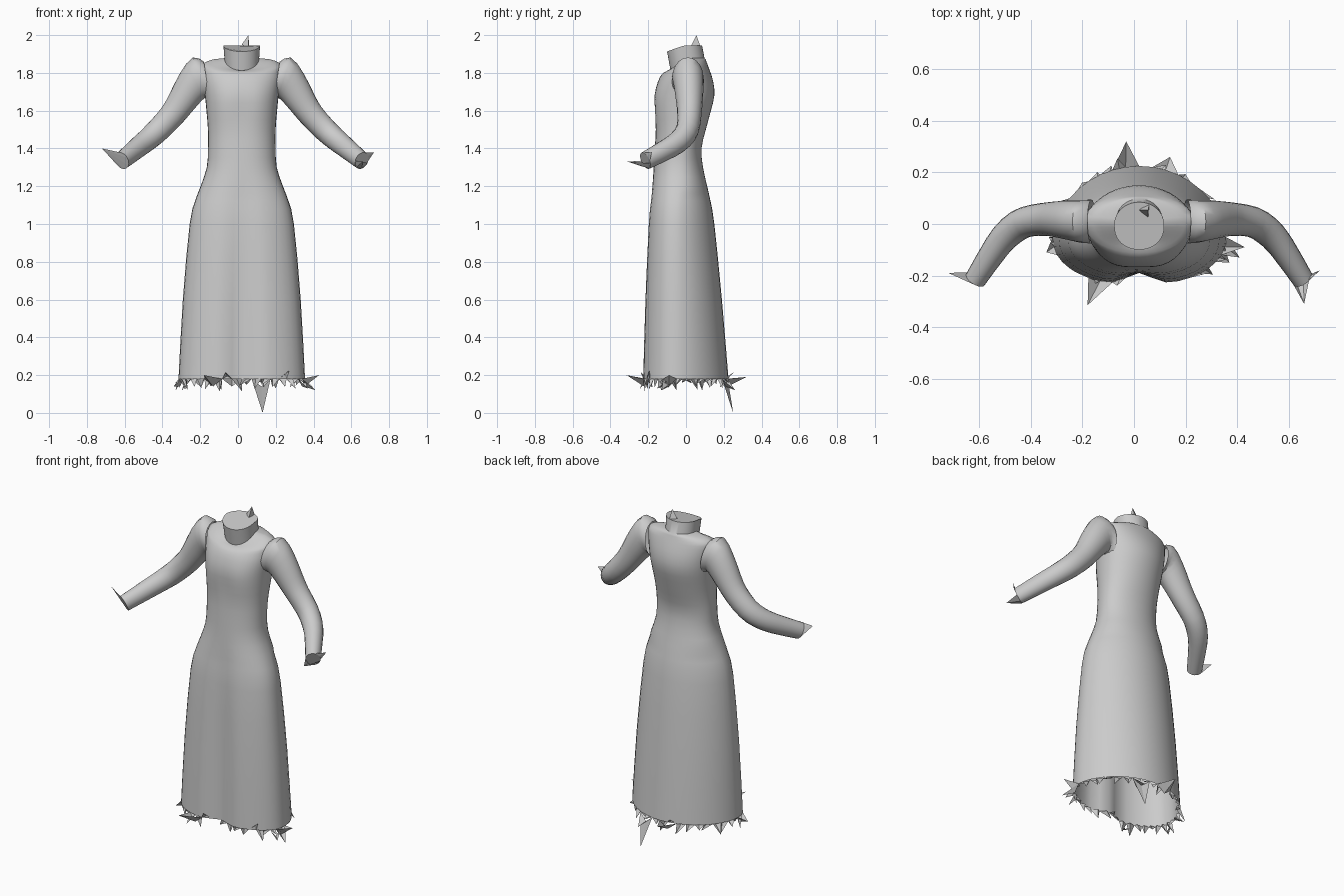
import bpy, bmesh, math, random
from mathutils import Vector

if "Cube" in bpy.data.objects:
    bpy.data.objects.remove(bpy.data.objects["Cube"])

random.seed(4)
CX = 0.02          # the garment's own centre line
SIDES = 40


def make_object(name, bm, smooth=True):
    me = bpy.data.meshes.new(name)
    bm.to_mesh(me)
    bm.free()
    ob = bpy.data.objects.new(name, me)
    bpy.context.collection.objects.link(ob)
    if smooth:
        bpy.ops.object.select_all(action='DESELECT')
        ob.select_set(True)
        bpy.context.view_layer.objects.active = ob
        bpy.ops.object.shade_smooth_by_angle(angle=math.radians(40))
    return ob


def loft(name, rings, cap_end=False):
    bm = bmesh.new()
    loops = [[bm.verts.new(p) for p in r] for r in rings]
    for a, b in zip(loops, loops[1:]):
        n = len(a)
        for i in range(n):
            j = (i + 1) % n
            bm.faces.new((a[i], a[j], b[j], b[i]))
    if cap_end:
        bm.faces.new(loops[-1])
    bmesh.ops.recalc_face_normals(bm, faces=bm.faces)
    return make_object(name, bm)


def catmull(rows, steps):
    # smooth interpolation of rows of numbers
    out = []
    for i in range(len(rows) - 1):
        a, b = rows[max(i - 1, 0)], rows[i]
        c, d = rows[i + 1], rows[min(i + 2, len(rows) - 1)]
        for s in range(steps):
            t = s / steps
            out.append([0.5 * (2*q + (r-p)*t + (2*p-5*q+4*r-u)*t*t + (3*q-p-3*r+u)*t**3)
                        for p, q, r, u in zip(a, b, c, d)])
    out.append(list(rows[-1]))
    return out


def section(row):
    # one horizontal slice: height, half width, widest y, front y, back y, centre dip, front drop
    z, hw, yc, yf, yb, dip, drop = row
    pts = []
    back_pow = 1.15 if z < 1.2 else 0.95
    for i in range(SIDES):
        t = 2 * math.pi * i / SIDES
        x, s = hw * math.cos(t), math.sin(t)
        if s >= 0:
            y, zz = yc + (yb - yc) * s ** back_pow, z
        else:
            y = yc + (yf - yc) * (-s) ** 0.85 + dip * math.exp(-(x / 0.07) ** 2)
            zz = z + drop * s
        pts.append(Vector((CX + x, y, zz)))
    return pts


# long dress body, hem to shoulder
body_rows = [
    (0.18, .335, -.05, -.24, .225, .05, 0),
    (0.60, .312, -.05, -.228, .19, .04, 0),
    (1.00, .276, -.05, -.208, .15, .02, 0),
    (1.12, .248, -.045, -.196, .13, .015, 0),
    (1.20, .218, -.04, -.187, .112, .01, 0),
    (1.30, .185, -.035, -.176, .09, .005, 0),
    (1.40, .179, -.03, -.17, .082, .005, 0),
    (1.50, .179, -.025, -.168, .105, .008, 0),
    (1.60, .187, -.015, -.178, .132, .015, 0),
    (1.68, .195, -.005, -.178, .15, .012, 0),
    (1.75, .205, 0, -.155, .145, .005, 0),
    (1.81, .21, .01, -.13, .127, 0, .02),
    (1.85, .205, .01, -.112, .112, 0, .045),
    (1.872, .15, .01, -.095, .104, 0, .06),
]
rings = [section(r) for r in catmull(body_rows, 2)]
hem = rings[0]
# collar with closed top
rings.append(section((1.878, .092, .005, -.082, .098, 0, .065)))
rings.append(section((1.945, .097, -.005, -.1, .085, 0, .032)))
loft("dress_body", rings, cap_end=True)

# sleeves: offset from centre, y, z, radius across y, radius in the upright direction
sleeve_rows = [
    (.185, .01, 1.755, .085, .105),
    (.225, .01, 1.775, .083, .112),
    (.27, .015, 1.725, .078, .092),
    (.32, .018, 1.645, .070, .076),
    (.37, .018, 1.575, .064, .068),
    (.44, .008, 1.50, .060, .064),
    (.495, -.025, 1.45, .058, .060),
    (.55, -.085, 1.405, .052, .056),
    (.635, -.215, 1.335, .042, .048),
]
first_dirs = [Vector((1, 0, -.15)), Vector((.95, 0, -.3)), Vector((.75, 0, -.6))]


def sleeve(name, side):
    pts = [Vector(r[:3]) for r in sleeve_rows]
    data = []
    for i, r in enumerate(sleeve_rows):
        d = first_dirs[i] if i < 3 else pts[min(i + 1, len(pts) - 1)] - pts[i - 1]
        data.append(list(r) + list(d.normalized()))
    out = []
    for r in catmull(data, 2):
        c, d = Vector(r[:3]), Vector(r[5:8]).normalized()
        flat = Vector((0, 0, 1)).cross(d).normalized()
        up = d.cross(flat)
        ring = []
        for k in range(20):
            a = 2 * math.pi * k / 20
            p = c + flat * (r[3] * math.cos(a)) + up * (r[4] * math.sin(a))
            ring.append(Vector((CX + side * p.x, p.y, p.z)))
        out.append(ring)
    loft(name, out, cap_end=True)
    return out[-1]


left_cuff = sleeve("left_sleeve", -1)
right_cuff = sleeve("right_sleeve", 1)


def shards(name, items):
    # torn scraps: each is a fan of flat triangles from a base line to a tip
    bm = bmesh.new()
    for tip, base in items:
        t = bm.verts.new(tip)
        vs = [bm.verts.new(p) for p in base]
        for a, b in zip(vs, vs[1:]):
            bm.faces.new((a, b, t))
    make_object(name, bm, smooth=False)


# ragged hem
scraps = []
for i in range(0, SIDES):
    a, b = hem[i], hem[(i + 1) % SIDES]
    out = Vector((a.x - CX, a.y, 0)).normalized()
    tip = a.lerp(b, random.uniform(-.3, 1.3)) + out * random.uniform(-.03, .04)
    tip.z = random.choice((.125, .14, .15, .21)) + random.uniform(-.015, .015)
    mid = a.lerp(b, .5) - out * .02
    scraps.append((tip, [a, mid, b]))
# longest scraps
for tip in [(.13, .25, 0), (-.03, .32, .19), (.14, .26, .12), (-.18, -.315, .2),
            (.43, -.09, .2), (.41, -.13, .12), (-.34, -.11, .14), (.37, -.15, .13)]:
    tip = Vector(tip)
    k = min(range(SIDES), key=lambda n: (hem[n].xy - tip.xy).length)
    a, b = hem[k - 1], hem[(k + 1) % SIDES]
    mid = hem[k] - Vector((0, 0, .04))
    scraps.append((tip, [a, mid, b]))
shards("torn_hem", scraps)

# torn cuffs
shards("left_torn_cuff", [((-.72, -.19, 1.40), left_cuff[::3] + left_cuff[:1])])
shards("right_torn_cuff", [((.72, -.18, 1.38), right_cuff[0:11:2]),
                           ((.66, -.31, 1.33), right_cuff[10:20:3])])

# torn collar scrap
shards("torn_collar", [((.055, .055, 2.0), [(.02, .055, 1.95), (.055, .02, 1.93),
                                            (.06, .08, 1.93), (.02, .055, 1.95)])])
